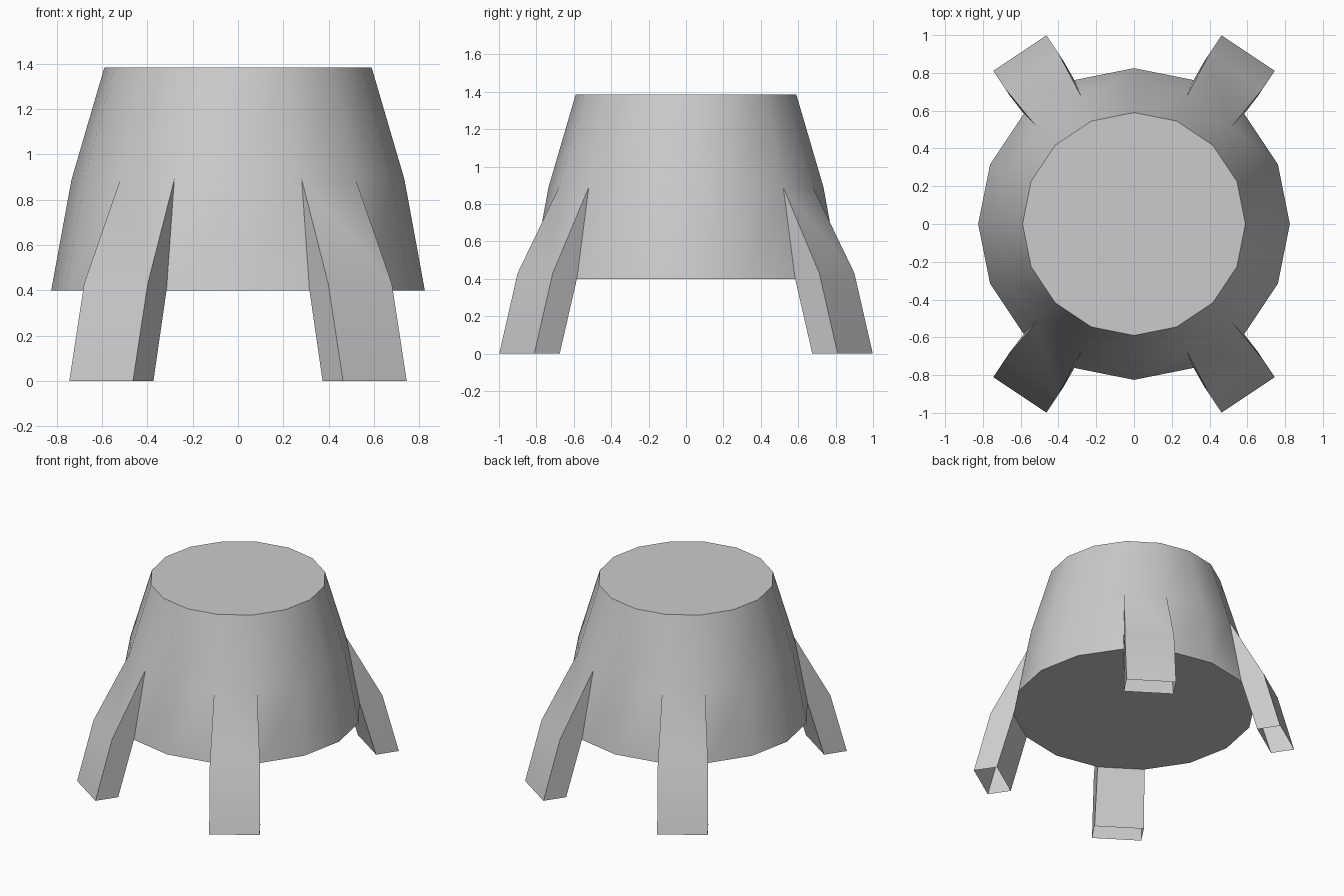
import bpy, bmesh
from math import sin, cos, pi, radians
from mathutils import Vector

cube = bpy.data.objects.get("Cube")
if cube:
    bpy.data.objects.remove(cube)

grey = bpy.data.materials.new("light grey")
grey.use_nodes = True
colour = (0.6, 0.6, 0.6, 1)
grey.diffuse_color = colour
grey.node_tree.nodes["Principled BSDF"].inputs["Base Color"].default_value = colour

SIDES = 16
STEP = 2 * pi / SIDES
LEG_SEGMENTS = (2, 5, 10, 13)
bm = bmesh.new()


def ring(radius, z):
    return [bm.verts.new((radius * cos(i * STEP), radius * sin(i * STEP), z))
            for i in range(SIDES)]


# Tapered body: three rings, closed at both ends
low, middle, high = ring(0.825, 0.4), ring(0.735, 0.89), ring(0.59, 1.385)
bm.faces.new(high)
bm.faces.new(low[::-1])
for i in range(SIDES):
    j = (i + 1) % SIDES
    bm.faces.new((middle[i], middle[j], high[j], high[i]))
    if i not in LEG_SEGMENTS:
        bm.faces.new((low[i], low[j], middle[j], middle[i]))


def leg_edge(angle, reach, z):
    """Two points across a leg, at a distance from the centre."""
    out = Vector((cos(angle), sin(angle), 0))
    side = Vector((-sin(angle), cos(angle), 0)) * 0.169
    return [bm.verts.new(out * reach + side * s + Vector((0, 0, z))) for s in (-1, 1)]


# Hollow legs drawn out of the body wall, open at the foot
for i in LEG_SEGMENTS:
    angle = (i + 0.5) * STEP
    top, root = middle[i:i + 2], low[i:i + 2]
    knee = leg_edge(angle, 0.97, 0.43)
    toe = leg_edge(angle, 1.088, 0)
    heel = leg_edge(angle, 0.925, 0)
    for a, b in ((top, knee), (knee, toe), (heel, root)):
        bm.faces.new((a[0], b[0], b[1], a[1]))
    for s in (0, 1):
        faces = ((top[s], root[s], knee[s]), (knee[s], root[s], heel[s], toe[s]))
        for f in faces:
            bm.faces.new(f if s == 0 else f[::-1])

bmesh.ops.recalc_face_normals(bm, faces=bm.faces)
mesh = bpy.data.meshes.new("body_with_legs")
bm.to_mesh(mesh)
bm.free()
mesh.materials.append(grey)
body = bpy.data.objects.new("body_with_legs", mesh)
bpy.context.collection.objects.link(body)

# Smooth round wall, sharp rims and leg corners
bpy.ops.object.select_all(action="DESELECT")
body.select_set(True)
bpy.context.view_layer.objects.active = body
bpy.ops.object.shade_smooth_by_angle(angle=radians(30))
